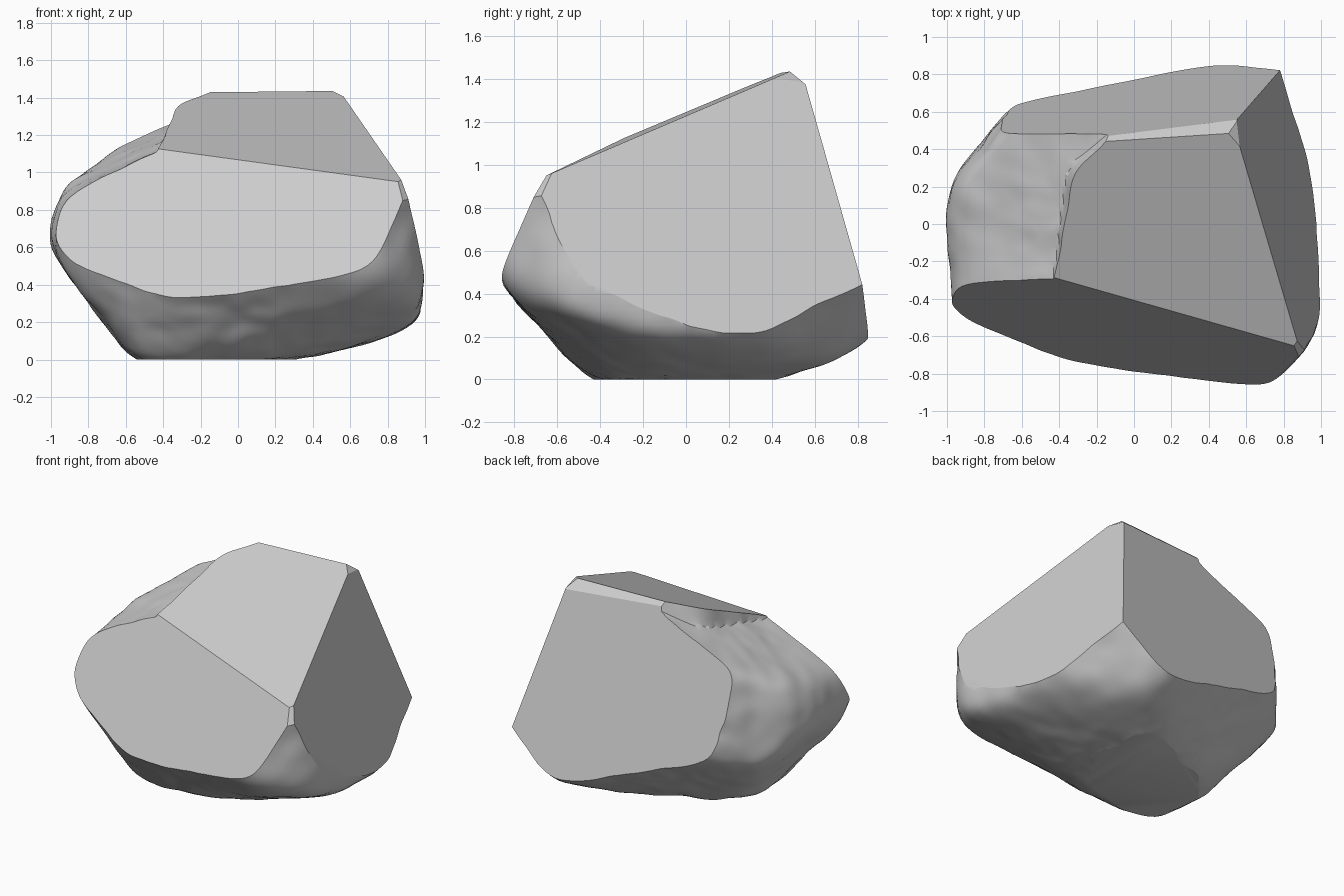
import bpy, bmesh
from mathutils import Vector, noise

if "Cube" in bpy.data.objects:
    bpy.data.objects.remove(bpy.data.objects["Cube"])

CENTRE = Vector((0, 0, 0.65))


def planes(rows):
    return [(Vector(n).normalized(), Vector(p)) for n, p in rows]


# Rounded natural sides: (normal, point the side passes through)
soft_sides = planes([
    ((-1, -0.1, 0), (-1.03, -0.1, 0.7)),
    ((-0.75, 0.65, 0.1), (-0.76, 0.5, 0.7)),
    ((-0.9, 0, 0.4), (-0.93, 0, 0.95)),
    ((-0.79, 0, -0.61), (-0.77, -0.1, 0.26)),
    ((0, -0.73, -0.68), (0.2, -0.66, 0.22)),
    ((-0.5, -0.7, -0.5), (-0.62, -0.6, 0.36)),
    ((0, -1, 0), (0.5, -0.92, 0.45)),
    ((0.7, -0.7, 0), (0.84, -0.76, 0.5)),
    ((1, -0.05, -0.08), (0.995, -0.2, 0.37)),
    ((0.29, 0, -0.96), (0.65, 0, 0.08)),
    ((0.26, -0.35, -0.9), (0.35, -0.22, 0)),
    ((0, 0.3, -0.95), (0.1, 0.6, 0.03)),
    ((0.6, 0.5, -0.62), (0.77, 0.81, 0.42)),
    ((-0.35, 0.6, -0.7), (0, 0.79, 0.306)),
    ((0, 1, 0), (0.4, 0.95, 0.3)),
    ((0, 0, -1), (0, 0, -0.03)),
    ((0, 0, 1), (0, 0, 1.65)),
])
# Sloping left shoulder, and the steep step that rises from it to the top
shoulder = planes([((-0.45, -0.17, 1), (-0.4, 0, 1.165))])
step = planes([((-0.9, 0.05, 0.25), (-0.37, 0, 1.25)),
               ((-0.7, 0.65, 0.3), (-0.2, 0.4, 1.41))])

# Clean fracture planes: (outward normal, point on plane)
cuts = [
    ((-0.211, -1, 0.533), (0, -0.977, 0)),    # front
    ((0.017, -0.422, 1), (0, 0, 1.24)),       # top
    ((1, 0.169, 0.295), (1.05, 0, 0)),        # right
    ((-0.115, 1, 0.255), (0, 0.845, 0)),      # back
    ((-0.05, 0.65, 0.75), (0, 0.475, 1.41)),  # chipped top back edge
    ((0.6, 0.2, 0.75), (0.545, 0.48, 1.405)),  # chipped peak
    ((0.6, -0.6, 0.5), (0.875, -0.645, 0.935)),  # chipped front right corner
    ((0, 0, -1), (0, 0, 0)),                  # underside
]


def radius(d, sides, power=20):
    total = sum(max(0, d.dot(n) / n.dot(p - CENTRE)) ** power
                for n, p in sides)
    return total ** (-1 / power)


# Lumpy body
bm = bmesh.new()
bmesh.ops.create_icosphere(bm, subdivisions=6, radius=1)
for v in bm.verts:
    d = v.co.normalized()
    r = max(radius(d, soft_sides + shoulder), radius(d, soft_sides + step))
    bump = 1 + 0.02 * noise.noise(d * 3.5) + 0.008 * noise.noise(d * 8)
    v.co = CENTRE + d * r * bump

# Fracture faces
for normal, point in cuts:
    res = bmesh.ops.bisect_plane(
        bm, geom=bm.verts[:] + bm.edges[:] + bm.faces[:], dist=1e-5,
        plane_co=point, plane_no=normal, clear_outer=True)
    rim = [e for e in res["geom_cut"] if isinstance(e, bmesh.types.BMEdge)]
    bmesh.ops.holes_fill(bm, edges=rim, sides=0)
bmesh.ops.remove_doubles(bm, verts=bm.verts[:], dist=0.003)
bmesh.ops.recalc_face_normals(bm, faces=bm.faces[:])

mesh = bpy.data.meshes.new("rock")
bm.to_mesh(mesh)
bm.free()
rock = bpy.data.objects.new("rock", mesh)
bpy.context.collection.objects.link(rock)
bpy.context.view_layer.objects.active = rock
rock.select_set(True)
bpy.ops.object.shade_smooth_by_angle(angle=0.4)
